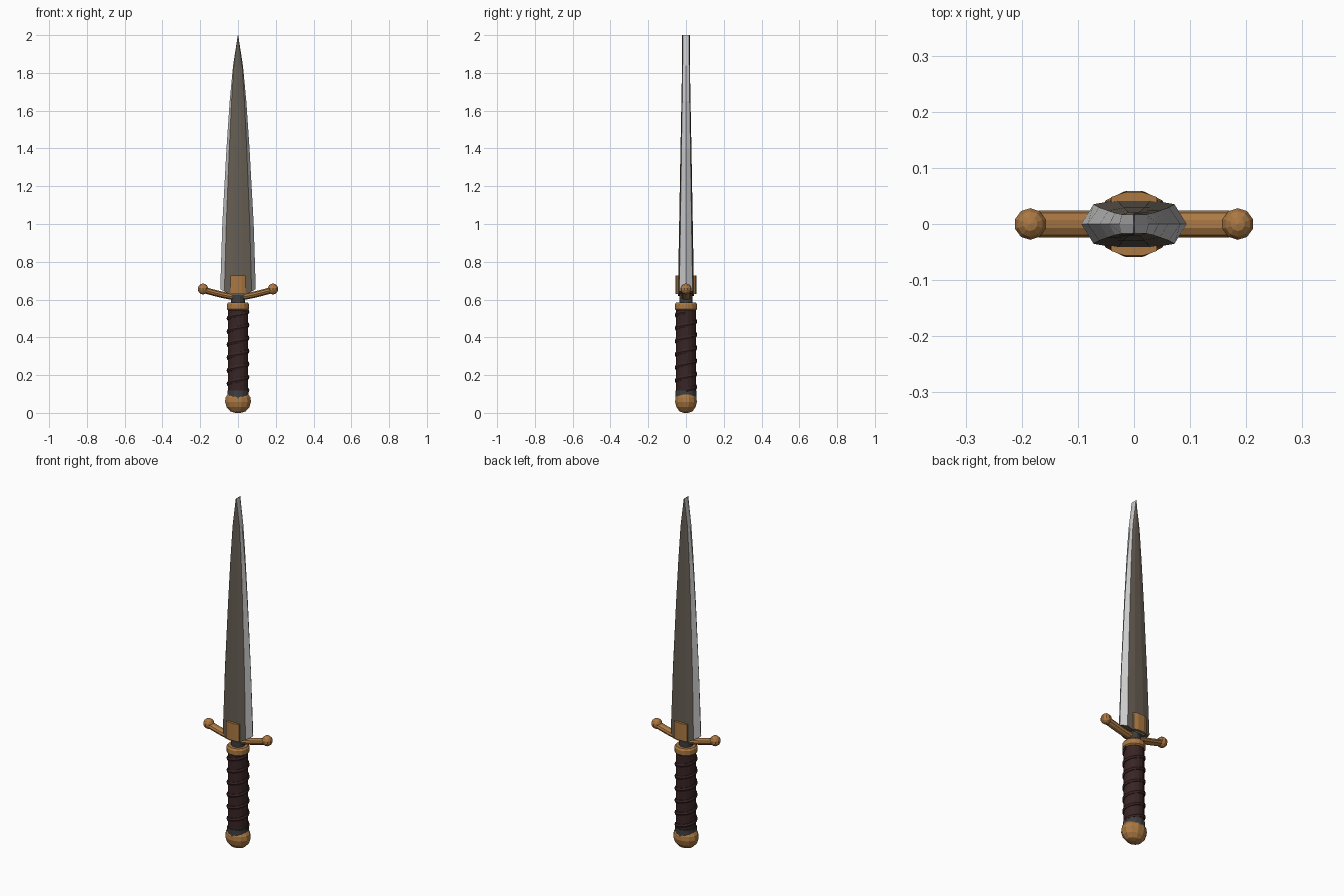
import bpy, bmesh, math
from mathutils import Vector

if "Cube" in bpy.data.objects:
    bpy.data.objects.remove(bpy.data.objects["Cube"])


def material(name, color, metallic=0.0):
    m = bpy.data.materials.new(name)
    m.use_nodes = True
    m.diffuse_color = (*color, 1)
    bsdf = next(n for n in m.node_tree.nodes if n.type == "BSDF_PRINCIPLED")
    bsdf.inputs["Base Color"].default_value = (*color, 1)
    return m


dark_steel = material("dark steel", (0.13, 0.11, 0.085))
edge_steel = material("bright steel", (0.6, 0.6, 0.61))
brass = material("brass", (0.41, 0.19, 0.055))
leather = material("dark leather", (0.042, 0.018, 0.018))
iron = material("iron", (0.05, 0.05, 0.052))


def finish(name, bm, *mats):
    bmesh.ops.recalc_face_normals(bm, faces=bm.faces[:])
    mesh = bpy.data.meshes.new(name)
    bm.to_mesh(mesh)
    bm.free()
    for m in mats:
        mesh.materials.append(m)
    ob = bpy.data.objects.new(name, mesh)
    bpy.context.collection.objects.link(ob)
    return ob


def loft(name, rings, *mats):
    """Skin a list of equal-length point rings and cap both ends."""
    bm = bmesh.new()
    rows = [[bm.verts.new(p) for p in ring] for ring in rings]
    for a, b in zip(rows, rows[1:]):
        for i in range(len(a)):
            j = (i + 1) % len(a)
            bm.faces.new((a[i], a[j], b[j], b[i]))
    bm.faces.new(rows[0])
    bm.faces.new(rows[-1])
    return finish(name, bm, *mats)


def turned(name, profile, sides, mat, sy=1.0):
    """Stack of (radius, z) rings around the vertical axis."""
    turn = [math.tau * (i + 0.5) / sides for i in range(sides)]
    return loft(name, [[(r * math.cos(t), r * sy * math.sin(t), z) for t in turn]
                       for r, z in profile], mat)


# Blade: bevelled section, tapering to a chisel-like point
def section(z, outer, inner, thick, dip=0.0):
    half = [(outer, 0, 0), (inner, 0.82 * thick, 0.3), (inner * 0.4, thick, 0.9)]
    right = half + [(-x, y, d) for x, y, d in reversed(half)]
    loop = right + [(x, -y, d) for x, y, d in reversed(right[1:-1])]
    return [(x, y, z - dip * d) for x, y, d in loop]


blade = loft("blade", [
    section(0.655, 0.094, 0.072, 0.043, 0.04),
    section(1.0, 0.083, 0.062, 0.036),
    section(1.4, 0.061, 0.046, 0.029),
    section(1.65, 0.044, 0.034, 0.024),
    section(1.84, 0.026, 0.022, 0.021),
    section(2.0, 0.001, 0.0008, 0.02)], dark_steel, edge_steel)
for f in blade.data.polygons:
    if abs(f.normal.x) > 0.5:
        f.material_index = 1


# Curved crossguard
def guard_ring(x):
    z = 0.612 + 0.036 * (abs(x) / 0.17) ** 1.4
    turn = [math.tau * i / 10 for i in range(10)]
    return [(x, 0.024 * math.cos(t), z + 0.018 * math.sin(t)) for t in turn]


loft("crossguard", [guard_ring(0.17 * i / 5) for i in range(-5, 6)], brass)

for side, label in ((1, "left"), (-1, "right")):
    bm = bmesh.new()
    bmesh.ops.create_uvsphere(bm, u_segments=10, v_segments=7, radius=0.029)
    bmesh.ops.translate(bm, verts=bm.verts[:], vec=(0.185 * side, 0, 0.656))
    finish(label + "_guard_knob", bm, brass)

# Plates clasping the blade, front and back
for side, label in ((-1, "front"), (1, "back")):
    outline = [(-0.041, 0.036), (0.041, 0.036), (0.041, 0.048),
               (0.018, 0.056), (-0.018, 0.056), (-0.041, 0.048)]
    loft(label + "_clasp", [[(x, y * side, z) for x, y in outline]
                            for z in (0.63, 0.728)], brass)

# Hilt, from the tang down to the pommel
turned("tang", [(0.037, 0.56), (0.037, 0.65)], 12, iron, 0.95)
turned("collar", [(0.052, 0.542), (0.06, 0.549), (0.06, 0.574), (0.053, 0.584)], 16, brass)
turned("grip", [(0.053, 0.1), (0.053, 0.55)], 16, leather)
turned("grip_ferrule", [(0.056, 0.07), (0.056, 0.118)], 14, iron)
turned("pommel", [(0.015, 0), (0.042, 0.008), (0.062, 0.03), (0.071, 0.058),
                  (0.068, 0.082), (0.055, 0.1)], 12, brass, 0.84)

# Leather cord wound up the grip
turns, steps = 6, 14
cord = []
for i in range(turns * steps + 1):
    t = math.tau * i / steps
    z = 0.12 + 0.415 * i / (turns * steps)
    out = Vector((math.cos(t), math.sin(t), 0))
    ring = []
    for k in range(6):
        a = math.tau * k / 6
        ring.append(out * (0.053 + 0.0075 * math.cos(a)) + Vector((0, 0, z + 0.012 * math.sin(a))))
    cord.append(ring)
loft("grip_cord", cord, leather)
